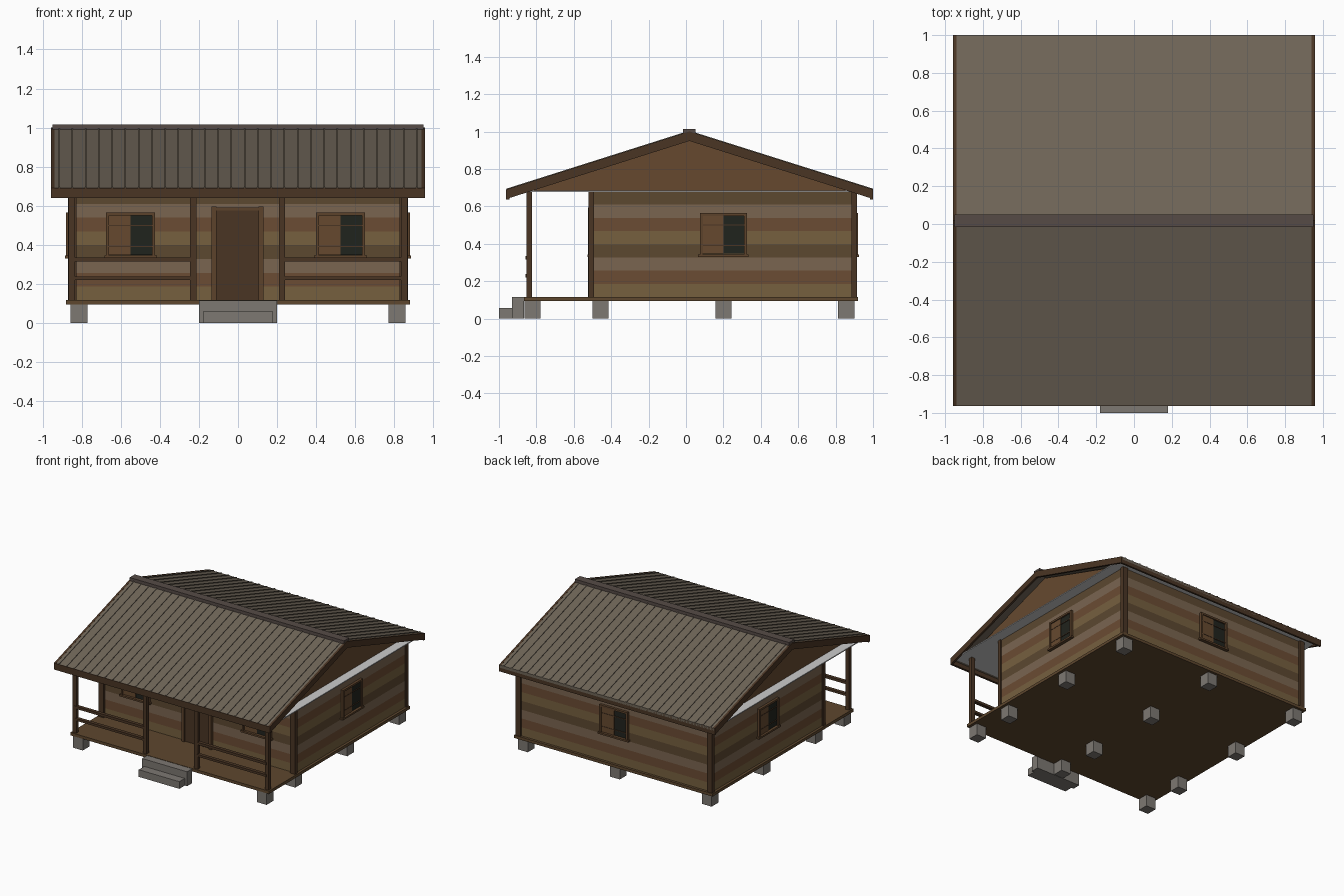
import bpy, bmesh
from math import radians
from mathutils import Matrix

if "Cube" in bpy.data.objects:
    bpy.data.objects.remove(bpy.data.objects["Cube"])


def mat(name, hexcol):
    m = bpy.data.materials.new(name)
    rgb = [int(hexcol[i:i + 2], 16) / 255 for i in (0, 2, 4)]
    m.diffuse_color = [((c + 0.055) / 1.055) ** 2.4 if c > 0.04 else c / 12.92 for c in rgb] + [1]
    m.use_nodes = True
    m.node_tree.nodes["Principled BSDF"].inputs["Base Color"].default_value = m.diffuse_color
    return m


WOOD = mat("wood", "6A4F36")
DARK = mat("dark_wood", "4A3524")
TRIM = mat("trim", "5C422B")
FLOOR = mat("floor_boards", "5E472E")
GABLE = mat("gable_boards", "66492F")
ROOF = mat("roof_metal", "6E6457")
RIDGE = mat("ridge_metal", "564B46")
GLASS = mat("glass", "20231D")
STONE = mat("concrete", "7D7872")
LOGS = [mat(f"log_{i}", c) for i, c in enumerate(("76603F", "6B4C33", "7A6550", "5C4830"))]


def finish(name, bm, material, xf=None):
    me = bpy.data.meshes.new(name)
    bmesh.ops.recalc_face_normals(bm, faces=bm.faces)
    if xf:
        bm.transform(xf)
    bm.to_mesh(me)
    bm.free()
    ob = bpy.data.objects.new(name, me)
    bpy.context.collection.objects.link(ob)
    if material:
        me.materials.append(material)
    return ob


def boxes(name, material, *bounds, xf=None):
    """One object from boxes given as (x0, x1, y0, y1, z0, z1)."""
    bm = bmesh.new()
    for x0, x1, y0, y1, z0, z1 in bounds:
        m = Matrix.Translation(((x0 + x1) / 2, (y0 + y1) / 2, (z0 + z1) / 2)) \
            @ Matrix.Diagonal((x1 - x0, y1 - y0, z1 - z0, 1))
        bmesh.ops.create_cube(bm, size=1, matrix=m)
    return finish(name, bm, material, xf)


def prism(name, material, profile, spans):
    """Extrude a (y, z) profile along each x span."""
    bm = bmesh.new()
    for x0, x1 in spans:
        f = bm.faces.new([bm.verts.new((x0, y, z)) for y, z in profile])
        r = bmesh.ops.extrude_face_region(bm, geom=[f])
        bmesh.ops.translate(bm, vec=(x1 - x0, 0, 0),
                            verts=[v for v in r["geom"] if isinstance(v, bmesh.types.BMVert)])
    return finish(name, bm, material)


RY, RZ = 0.018, 1.0            # ridge line
FY, BY, EZ = -0.96, 1.0, 0.69  # eaves


def chevron(top, bottom):
    return [(FY, EZ + top), (RY, RZ + top), (BY, EZ + top),
            (BY, EZ + bottom), (RY, RZ + bottom), (FY, EZ + bottom)]


# Foundation piers and steps
boxes("piers", STONE, *[(x - .043, x + .043, y - .043, y + .043, 0, .112 if y < -.8 else .1)
                        for x in (-.815, 0, .815) for y in (-.82, -.457, .2, .857)])
boxes("upper_step", STONE, (-.2, .2, -.93, -.866, 0, .115))
boxes("lower_step", STONE, (-.18, .18, -1, -.93, 0, .057))

# Floor slab
boxes("floor", FLOOR, (-.88, .88, -.865, .92, .094, .117))

# Log courses, each a ring of four walls
Z0, Z1, N = .115, .68, 8
for i in range(N):
    a, b = Z0 + (Z1 - Z0) * i / N, Z0 + (Z1 - Z0) * (i + 1) / N
    boxes(f"log_course_{i}", LOGS[i % 4],
          (-.86, .86, -.5, -.46, a, b), (-.86, .86, .86, .9, a, b),
          (-.86, -.82, -.46, .86, a, b), (.82, .86, -.46, .86, a, b))

# Corner posts and porch posts
boxes("corner_posts", DARK, *[(x - .022, x + .022, y - .015, y + .015, .115, .68)
                              for x in (-.849, .849) for y in (-.507, .9)])
boxes("porch_posts", DARK, *[(x - .016, x + .016, -.854, -.824, .115, .68)
                             for x in (-.852, -.229, .226, .852)])

# Porch rails either side of the steps
boxes("porch_rails", DARK, *[(x0, x1, -.858, -.83, z0, z1)
                             for x0, x1 in ((-.85, -.23), (.23, .85))
                             for z0, z1 in ((.315, .335), (.22, .238))])

# Door
boxes("door", DARK, (-.11, .105, -.512, -.49, .115, .58))
boxes("door_frame", TRIM, (-.135, -.11, -.525, -.49, .115, .595),
      (.105, .13, -.525, -.49, .115, .595), (-.11, .105, -.518, -.49, .575, .59))


# Windows: built facing -y at the origin, then turned onto each wall
def window(name, x, y, turn):
    xf = Matrix.Translation((x, y, .447)) @ Matrix.Rotation(radians(turn), 4, 'Z')
    boxes(name + "_glass", GLASS, (0, .115, -.008, .01, -.1, .105), xf=xf)
    boxes(name + "_shutter", GABLE, (-.115, 0, -.012, .01, -.1, .105), xf=xf)
    boxes(name + "_frame", TRIM, (-.125, -.11, -.02, .01, -.11, .117), (.11, .125, -.02, .01, -.11, .117),
          (-.11, .11, -.02, .01, .102, .117), (-.135, .135, -.026, .01, -.117, -.103), xf=xf)
    boxes(name + "_bars", DARK, (-.11, .11, -.014, .01, -.058, -.053),
          (-.11, .11, -.014, .01, .05, .055), xf=xf)


window("front_left_window", -.55, -.5, 0)
window("front_right_window", .525, -.5, 0)
window("right_window", .86, .2, 90)
window("back_window", 0, .9, 180)
window("left_window", -.86, .2, -90)

# Flat ceiling under the roof, with gable ends standing on it
boxes("ceiling", None, (-.945, .945, -.93, .97, .676, .684))
prism("gables", GABLE, [(-.87, .684), (.91, .684), (RY, .972)], [(-.87, -.845), (.845, .87)])

# Roof sheets, standing ribs and ridge cap
prism("roof", ROOF, chevron(0, -.022), [(-.95, .95)])
PITCH = 1.9 / 28
prism("roof_ribs", ROOF, chevron(.005, -.002),
      [(x - .004, x + .004) for x in (-.95 + PITCH * (i + .5) for i in range(28))])
prism("ridge_cap", RIDGE, [(-.015, .988), (-.015, 1.015), (.05, 1.015), (.05, .988)], [(-.95, .95)])

# Rake boards on the gable edges and fascias along the eaves
prism("rake_boards", DARK, chevron(.001, -.05), [(-.957, -.94), (.94, .957)])
boxes("eave_fascias", DARK, (-.957, .957, FY - .003, FY + .015, .638, .69),
      (-.957, .957, BY - .015, BY, .638, .69))
